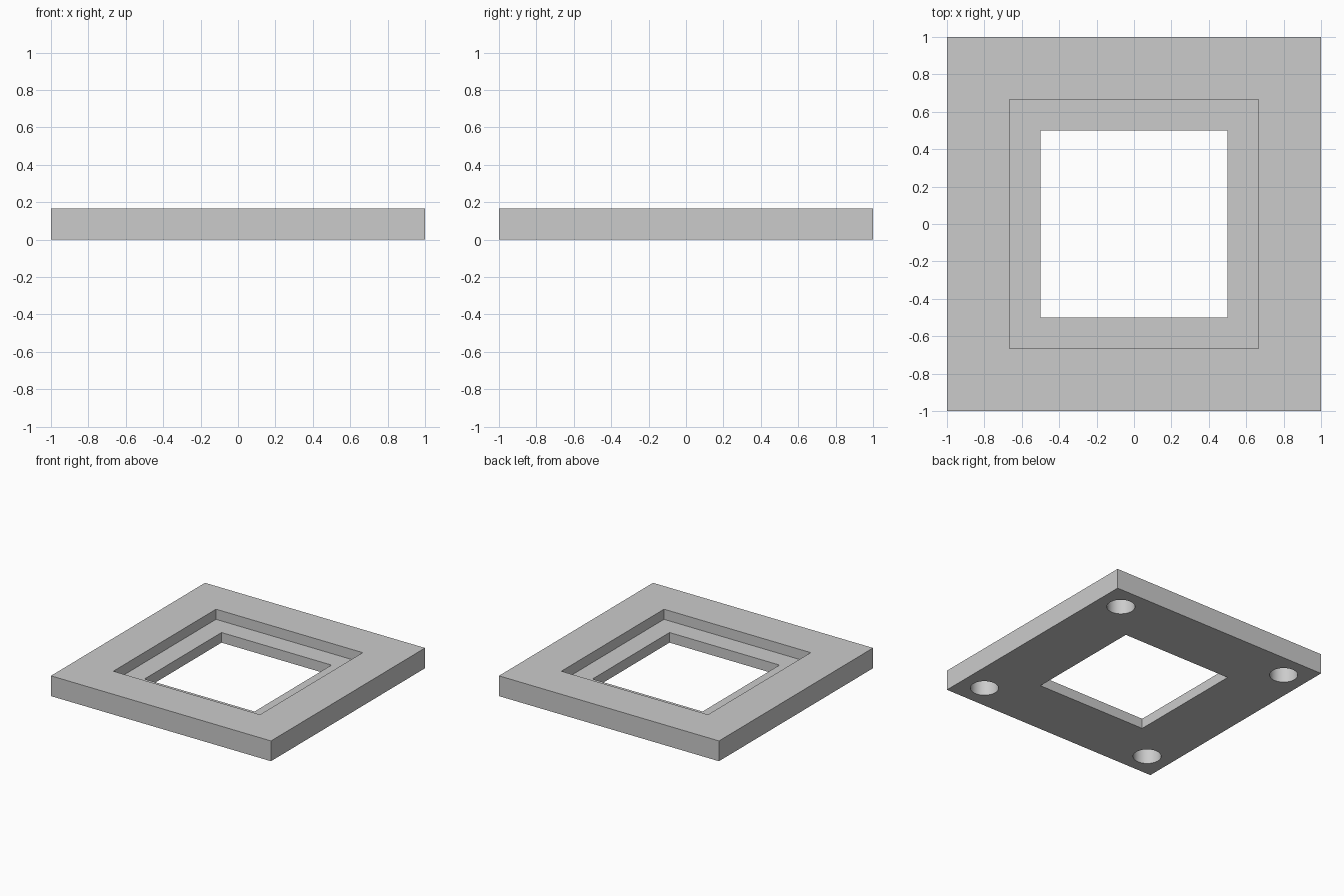
import bpy
import math

HEIGHT = 1 / 6        # plate thickness
LEDGE_Z = HEIGHT / 2  # floor of the stepped recess
HOLE_POS = 0.8
HOLE_RADIUS = 0.106
HOLE_DEPTH = 0.134

old = bpy.data.objects.get("Cube")
if old:
    bpy.data.objects.remove(old, do_unlink=True)

grey = bpy.data.materials.new("plain grey")
grey.use_nodes = True
colour = (0.6, 0.6, 0.6, 1)
grey.diffuse_color = colour
grey.node_tree.nodes["Principled BSDF"].inputs["Base Color"].default_value = colour


def block(name, half, z0, z1):
    """Square block of the given half width between two heights."""
    bpy.ops.mesh.primitive_cube_add(size=1, location=(0, 0, (z0 + z1) / 2))
    obj = bpy.context.object
    obj.name = name
    obj.scale = (2 * half, 2 * half, z1 - z0)
    bpy.ops.object.transform_apply(location=True, rotation=False, scale=True)
    obj.data.materials.append(grey)
    return obj


def cut(target, cutter):
    """Subtract the cutter from the target, then remove the cutter."""
    cutter.hide_render = True
    bpy.context.view_layer.objects.active = target
    mod = target.modifiers.new("cut", "BOOLEAN")
    mod.operation = "DIFFERENCE"
    mod.solver = "EXACT"
    mod.object = cutter
    bpy.ops.object.modifier_apply(modifier=mod.name)
    bpy.data.objects.remove(cutter, do_unlink=True)


# Square plate with a stepped window
frame = block("frame_plate", 1, 0, HEIGHT)
cut(frame, block("recess_cutter", 2 / 3, LEDGE_Z, HEIGHT + 0.1))
cut(frame, block("window_cutter", 0.5, -0.1, HEIGHT + 0.1))

# Blind round holes in the underside corners
for sx in (-1, 1):
    for sy in (-1, 1):
        bpy.ops.mesh.primitive_cylinder_add(
            vertices=48, radius=HOLE_RADIUS, depth=2 * HOLE_DEPTH,
            location=(sx * HOLE_POS, sy * HOLE_POS, 0))
        hole = bpy.context.object
        hole.name = "hole_cutter"
        hole.data.materials.append(grey)
        cut(frame, hole)

# Smooth hole walls, crisp edges elsewhere
bpy.ops.object.select_all(action="DESELECT")
frame.select_set(True)
bpy.context.view_layer.objects.active = frame
bpy.ops.object.shade_smooth_by_angle(angle=math.radians(30))
